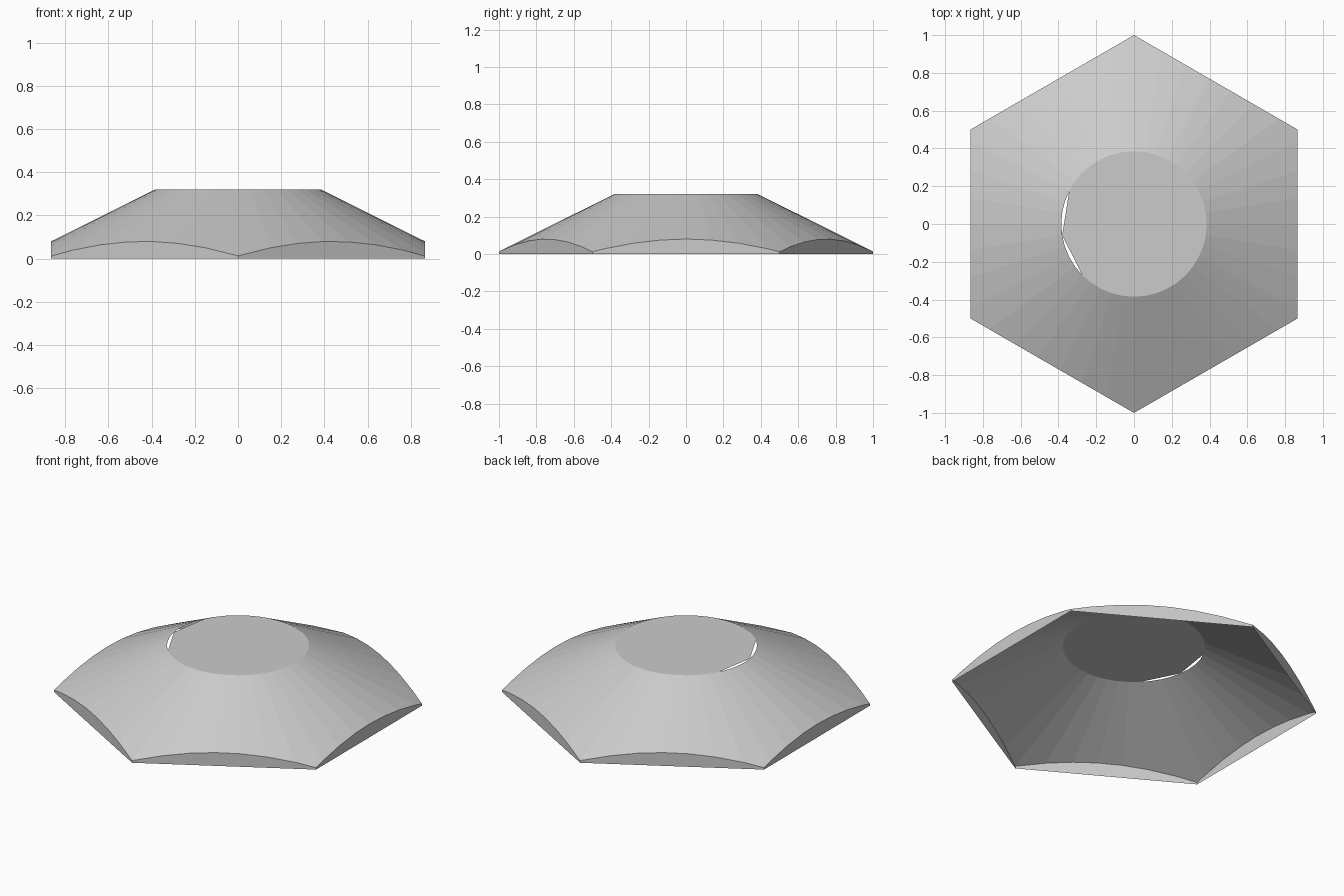
import bpy, bmesh, math

if "Cube" in bpy.data.objects:
    bpy.data.objects.remove(bpy.data.objects["Cube"])

TOP_R, TOP_Z, SLOPE, STEP = 0.385, 0.32, 0.499, 9

grey = bpy.data.materials.new("plain grey")
grey.diffuse_color = (0.6, 0.6, 0.6, 1)
grey.use_nodes = True
grey.node_tree.nodes["Principled BSDF"].inputs["Base Color"].default_value = grey.diffuse_color

# Directions around the cone: 40 facets plus the six hexagon corners
angles = sorted(set(range(0, 360, STEP)) | set(range(30, 360, 60)))

def polar(r, deg, z):
    a = math.radians(deg)
    return (r * math.cos(a), r * math.sin(a), z)

def facet_scale(deg):
    """Ratio of the 40-sided polygon's radius to the circle at this angle."""
    off = deg % STEP - STEP / 2
    return math.cos(math.radians(STEP / 2)) / math.cos(math.radians(off))

def hex_radius(deg):
    return math.cos(math.radians(30)) / math.cos(math.radians((deg + 30) % 60 - 30))

def make(name, build):
    mesh = bpy.data.meshes.new(name)
    bm = bmesh.new()
    build(bm)
    bm.to_mesh(mesh)
    bm.free()
    mesh.materials.append(grey)
    obj = bpy.data.objects.new(name, mesh)
    bpy.context.collection.objects.link(obj)

def ring(bm, points):
    return [bm.verts.new(p) for p in points]

def bridge(bm, low, high):
    n = len(low)
    for i in range(n):
        j = (i + 1) % n
        bm.faces.new((low[i], low[j], high[j], high[i]))

def rim_point(deg):
    r = hex_radius(deg)
    return polar(r, deg, TOP_Z - SLOPE * (r / facet_scale(deg) - TOP_R))

# Sloping cone trimmed by the hexagon
def cone(bm):
    bridge(bm, ring(bm, [rim_point(a) for a in angles]),
           ring(bm, [polar(TOP_R * facet_scale(a), a, TOP_Z) for a in angles]))

# Six upright walls, curved along their upper edge, open underneath
def walls(bm):
    for corner in range(30, 390, 60):
        side = [corner] + [a for a in range(0, 450, STEP)
                           if corner < a < corner + 60] + [corner + 60]
        base = [polar(1, corner + 60, 0), polar(1, corner, 0)]
        bm.faces.new(ring(bm, [rim_point(a) for a in reversed(side)] + base[::-1]))
    bmesh.ops.recalc_face_normals(bm, faces=bm.faces)
    for f in bm.faces:
        if f.normal.dot(f.calc_center_median()) < 0:
            f.normal_flip()

# Flat top, with two long straight edges leaving slivers open on the left
def top(bm):
    keep = [a for a in range(0, 360, STEP)
            if not 153 < a < 225 or a == 189]
    bm.faces.new(ring(bm, [polar(TOP_R, a, TOP_Z) for a in keep]))

make("sloping_cone", cone)
make("hexagon_walls", walls)
make("flat_top", top)
